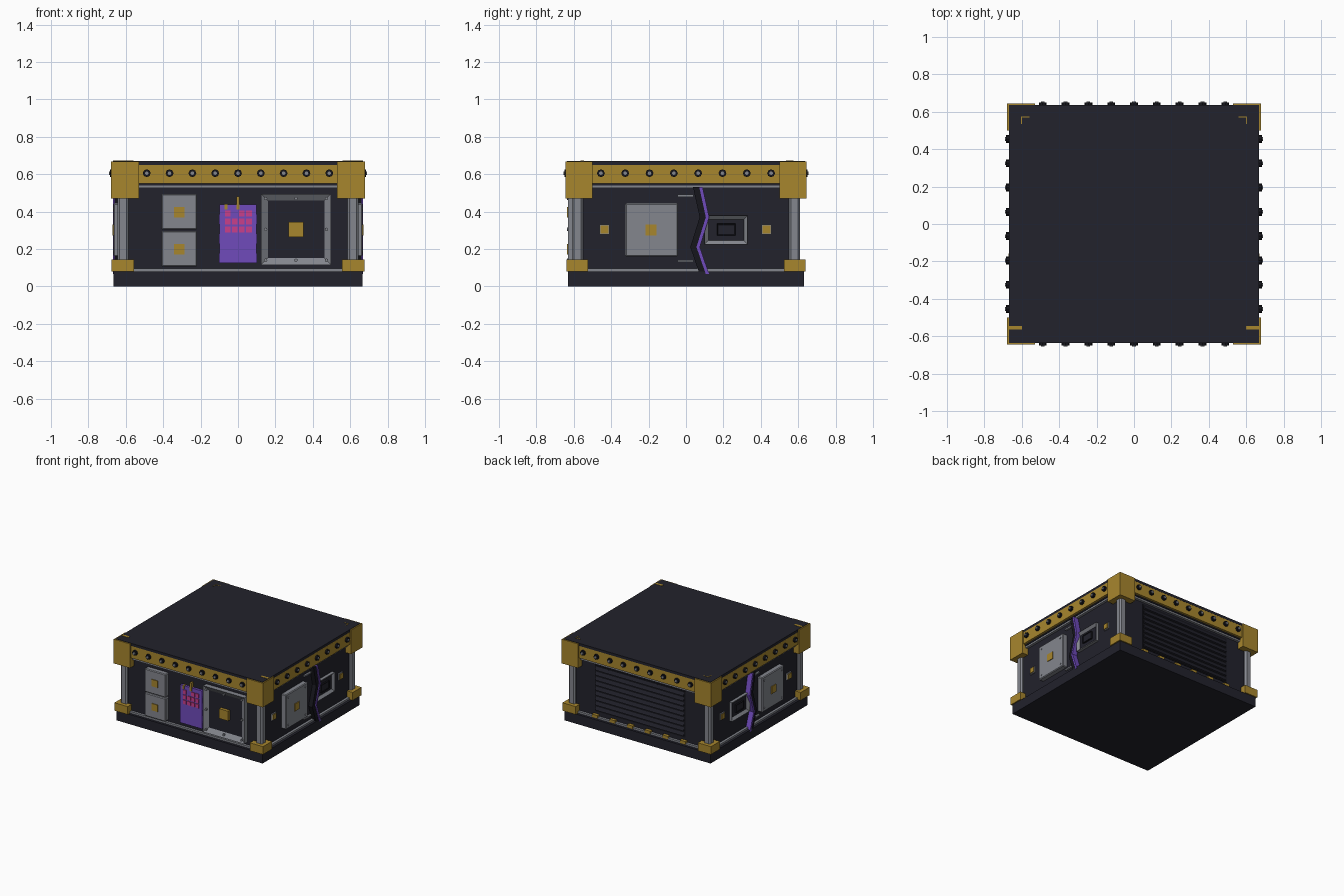
import bpy, bmesh, math
from mathutils import Matrix, Vector

cube = bpy.data.objects.get("Cube")
if cube:
    bpy.data.objects.remove(cube, do_unlink=True)


def material(name, r, g, b):
    m = bpy.data.materials.new(name)
    m.use_nodes = True
    m.diffuse_color = (r, g, b, 1)
    node = next(n for n in m.node_tree.nodes if n.type == 'BSDF_PRINCIPLED')
    node.inputs["Base Color"].default_value = (r, g, b, 1)
    return m


dark = material("dark_metal", .016, .016, .025)
black = material("black_metal", .008, .008, .012)
steel = material("grey_steel", .23, .24, .27)
gold = material("old_gold", .39, .24, .027)
purple = material("purple_glow", .16, .07, .5)
pink = material("pink_light", .58, .05, .26)

# Each wall frame maps (along, outward, up) to world space
FRONT = Matrix(((1, 0, 0), (0, -1, 0), (0, 0, 1)))
BACK = Matrix(((1, 0, 0), (0, 1, 0), (0, 0, 1)))
RIGHT = Matrix(((0, 1, 0), (1, 0, 0), (0, 0, 1)))
LEFT = Matrix(((0, -1, 0), (1, 0, 0), (0, 0, 1)))
ENDS = {"front": FRONT, "back": BACK}
SIDES = {"left": RIGHT, "right": LEFT}


def finish(name, bm, frame, *mats):
    """Turn a bmesh into an object on the given wall."""
    bm.transform(frame.to_4x4())
    bmesh.ops.recalc_face_normals(bm, faces=bm.faces)
    mesh = bpy.data.meshes.new(name)
    bm.to_mesh(mesh)
    bm.free()
    for m in mats:
        mesh.materials.append(m)
    ob = bpy.data.objects.new(name, mesh)
    bpy.context.collection.objects.link(ob)
    return ob


def box(name, mat, u, d, z, frame=BACK, bevel=0, rim=0, depth=0, inner=None, tilt=0):
    """Box from ranges along, outward and up; rim sinks a panel into its outer face."""
    bm = bmesh.new()
    bmesh.ops.create_cube(bm, size=1)
    size = Vector((u[1] - u[0], d[1] - d[0], z[1] - z[0]))
    mid = Vector((u[0] + u[1], d[0] + d[1], z[0] + z[1])) / 2
    bmesh.ops.scale(bm, vec=size, verts=bm.verts)
    bmesh.ops.rotate(bm, matrix=Matrix.Rotation(tilt, 3, 'X'), verts=bm.verts)
    bmesh.ops.translate(bm, vec=mid, verts=bm.verts)
    if bevel:
        bmesh.ops.bevel(bm, geom=bm.edges[:], offset=bevel, segments=1, affect='EDGES')
    if rim:
        bm.normal_update()
        face = max(bm.faces, key=lambda f: f.calc_center_median().y)
        bmesh.ops.inset_region(bm, faces=[face], thickness=rim)
        face.material_index = 1
        for v in face.verts:
            v.co.y -= depth
    return finish(name, bm, frame, mat, inner or mat)


def square(name, mat, u, z, half, d, frame, **kw):
    return box(name, mat, (u - half, u + half), d, (z - half, z + half), frame, **kw)


def stud(name, mat, u, z, radius, d, frame, sides=8):
    bm = bmesh.new()
    turn = Matrix.Rotation(math.pi / 2, 4, 'X')
    place = Matrix.Translation((u, sum(d) / 2, z))
    bmesh.ops.create_cone(bm, cap_ends=True, segments=sides, radius1=radius,
                          radius2=radius, depth=d[1] - d[0], matrix=place @ turn)
    return finish(name, bm, frame, mat)


def ribbon(name, mat, path, half, d, frame):
    """Zigzag strip of constant width standing off a wall."""
    bm = bmesh.new()
    rows = [[bm.verts.new((u + s, d[0], z)) for s in (-half, half)] for u, z in path]
    for a, b in zip(rows, rows[1:]):
        bm.faces.new((a[0], a[1], b[1], b[0]))
    out = bmesh.ops.extrude_face_region(bm, geom=bm.faces[:])
    for v in out["geom"]:
        if isinstance(v, bmesh.types.BMVert):
            v.co.y = d[1]
    return finish(name, bm, frame, mat)


# Main shell
box("base", dark, (-.665, .665), (-.63, .63), (0, .08))
box("body", dark, (-.625, .625), (-.59, .59), (.07, .56))
box("upper_body", dark, (-.65, .65), (-.615, .615), (.54, .655))
box("lid", dark, (-.668, .668), (-.635, .635), (.65, .671))

# Corner posts with gold caps, plus gold trim on the lid
for sx in (-1, 1):
    for sy in (-1, 1):
        def span(s, a, b):
            return tuple(sorted((s * a, s * b)))
        box("corner_post", steel, span(sx, .585, .645), span(sy, .55, .61), (.1, .5), bevel=.012)
        box("top_corner", gold, span(sx, .53, .678), span(sy, .5, .645), (.47, .668))
        box("bottom_corner", gold, span(sx, .555, .675), span(sy, .525, .64), (.08, .145))
    box("lid_trim", gold, span(sx, .6, .667), (-.565, -.545), (.669, .673))
    box("lid_line", gold, span(sx, .56, .605), (.57, .575), (.669, .673))
    box("lid_line", gold, span(sx, .6, .605), (.535, .57), (.669, .673))

# Gold band, bolts and steel rails around all walls
for group, wall, half, count, step in ((ENDS, .59, .56, 9, .122), (SIDES, .625, .53, 8, .13)):
    for label, frame in group.items():
        face = wall + .044
        box(label + "_band", gold, (-half, half), (wall, face), (.55, .65), frame)
        box(label + "_upper_rail", steel, (-half, half), (wall, wall + .02), (.525, .539), frame)
        box(label + "_lower_rail", steel, (-half, half), (wall, wall + .02), (.08, .095), frame)
        for i in range(count):
            u = (i - (count - 1) / 2) * step
            stud(label + "_bolt", black, u, .605, .021, (face, face + .015), frame)
            stud(label + "_bolt_cap", steel, u, .605, .01, (face, face + .022), frame)

# Front: stacked locker doors
for low in (.105, .303):
    box("locker_door", steel, (-.41, -.218), (.58, .63), (low, low + .192), FRONT, bevel=.006)
    square("locker_latch", gold, -.313, low + .094, .028, (.62, .636), FRONT)

# Front: framed hatch
box("hatch", steel, (.123, .498), (.58, .63), (.115, .495), FRONT,
    rim=.052, depth=.025, inner=dark)
square("hatch_handle", gold, .31, .305, .04, (.6, .63), FRONT)
for u in (.148, .31, .473):
    for z in (.14, .305, .47):
        if (u, z) != (.31, .305):
            stud("hatch_rivet", steel, u, z, .009, (.62, .635), FRONT)

# Front: glowing console with keys and aerials
for i in range(6):
    z = .125 + i * .052
    wide = .098 if i % 2 else .102
    box("console_band", purple, (-wide, wide), (.58, .61), (z, z + .052), FRONT)
for row in range(3):
    for col in range(4):
        u, z = -.055 + col * .038, .305 + row * .042
        if (row, col) != (2, 1):
            box("console_key", pink, (u - .015, u + .015), (.6, .616), (z - .016, z + .016), FRONT)
for u, top in ((-.065, .44), (0, .48)):
    box("aerial", gold, (u - .008, u + .008), (.58, .618), (.412, top), FRONT)

# Side walls
crack = [(.08, .53), (.115, .37), (.065, .21), (.115, .065)]
for label, frame in SIDES.items():
    box(label + "_panel", steel, (-.325, -.042), (.61, .665), (.16, .445), frame, bevel=.006)
    square(label + "_panel_latch", gold, -.187, .302, .03, (.655, .671), frame)
    for u in (-.295, -.072):
        for z in (.19, .415):
            stud(label + "_panel_rivet", steel, u, z, .008, (.66, .669), frame)
    box(label + "_window", steel, (.1, .33), (.61, .65), (.225, .38), frame,
        rim=.03, depth=.018, inner=dark)
    box(label + "_window_core", black, (.165, .265), (.62, .645), (.272, .335), frame,
        rim=.008, depth=.004, inner=dark)
    for u in (-.435, .43):
        square(label + "_lamp_mount", steel, u, .305, .027, (.61, .635), frame)
        square(label + "_lamp", gold, u, .305, .021, (.62, .642), frame)
    for z in (.135, .485):
        box(label + "_tab", steel, (-.045, .04), (.61, .64), (z - .006, z + .006), frame)
    ribbon(label + "_crack_edge", black, [(u - .02, z) for u, z in crack], .022, (.61, .66), frame)
    ribbon(label + "_crack_glow", purple, crack, .009, (.61, .667), frame)

# Back: louvred vent and gold clips
box("vent_recess", black, (-.41, .41), (.58, .594), (.13, .51), BACK)
for i in range(9):
    z = .155 + i * .041
    box("vent_slat", dark, (-.4, .4), (.588, .6), (z - .014, z + .014), BACK, tilt=.4)
for i in range(6):
    u = (i - 2.5) * .16
    box("vent_clip", gold, (u - .025, u + .025), (.59, .615), (.085, .11), BACK)
